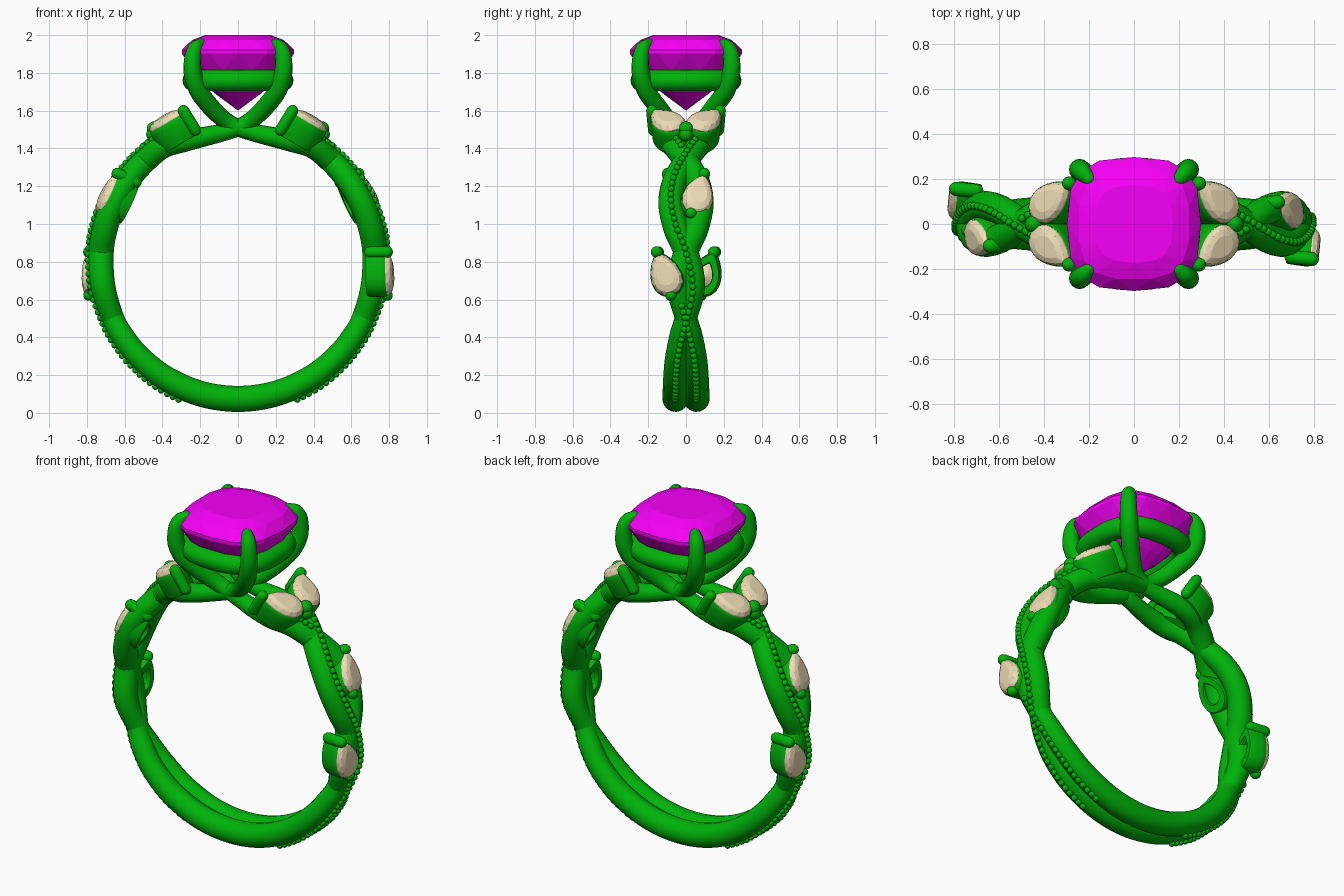
import bpy, bmesh, math
from mathutils import Vector, Matrix

if "Cube" in bpy.data.objects:
    bpy.data.objects.remove(bpy.data.objects["Cube"])

def mat(name, rgb):
    m = bpy.data.materials.new(name)
    m.diffuse_color = (*rgb, 1)
    m.use_nodes = True
    m.node_tree.nodes["Principled BSDF"].inputs["Base Color"].default_value = m.diffuse_color
    return m

METAL = mat("green_metal", (0.0, 0.45, 0.003))
MAGENTA = mat("magenta_gem", (0.93, 0.0, 0.93))
CREAM = mat("cream_stone", (0.86, 0.72, 0.47))
CZ, R = 0.80, 0.726          # ring centre height and strand path radius

def finish(name, bm, material, smooth=True, matrix=None):
    if matrix:
        bm.transform(matrix)
    bmesh.ops.recalc_face_normals(bm, faces=bm.faces)
    me = bpy.data.meshes.new(name)
    bm.to_mesh(me)
    bm.free()
    ob = bpy.data.objects.new(name, me)
    bpy.context.collection.objects.link(ob)
    me.materials.append(material)
    if smooth:
        bpy.ops.object.select_all(action='DESELECT')
        ob.select_set(True)
        bpy.context.view_layer.objects.active = ob
        bpy.ops.object.shade_smooth_by_angle(angle=math.radians(40))
    return ob

def ball(name, centre, radius, matrix=None):
    bm = bmesh.new()
    bmesh.ops.create_uvsphere(bm, u_segments=18, v_segments=12, radius=radius,
                              matrix=Matrix.Translation(centre))
    finish(name, bm, METAL, True, matrix)

def catmull(keys, sub=8):
    # smooth path through (x, y, z, radius) keys
    k = [Vector(p) for p in keys]
    k = [2 * k[0] - k[1]] + k + [2 * k[-1] - k[-2]]
    out = []
    for a, b, c, d in zip(k, k[1:], k[2:], k[3:]):
        for i in range(sub):
            t = i / sub
            out.append(0.5 * (2*b + (c-a)*t + (2*a-5*b+4*c-d)*t*t + (3*b-a-3*c+d)*t**3))
    return out + [k[-2]]

def tube(name, pts, closed=False, res=5):
    # round tube with domed ends
    pts = [Vector(p) for p in pts]
    if not closed:
        def dome(e, f):
            d = (e.xyz - f.xyz).normalized()
            return [Vector((*(e.xyz + d * e.w * math.sin(a)), max(e.w * math.cos(a), 1e-4)))
                    for a in (0.4, 0.8, 1.2, 1.57)]
        pts = dome(pts[0], pts[1])[::-1] + pts + dome(pts[-1], pts[-2])
    cu = bpy.data.curves.new(name, 'CURVE')
    cu.dimensions = '3D'
    cu.bevel_depth = 1.0
    cu.bevel_resolution = res
    sp = cu.splines.new('POLY')
    sp.points.add(len(pts) - 1)
    for q, p in zip(sp.points, pts):
        q.co = (p.x, p.y, p.z, 1)
        q.radius = p.w
    sp.use_cyclic_u = closed
    sp.use_smooth = True
    ob = bpy.data.objects.new(name, cu)
    bpy.context.collection.objects.link(ob)
    cu.materials.append(METAL)
    bpy.ops.object.select_all(action='DESELECT')
    ob.select_set(True)
    bpy.context.view_layer.objects.active = ob
    bpy.ops.object.convert(target='MESH')
    return ob

def gem(name, outline, rings, culet, n, material, matrix=None):
    # faceted stone: staggered rings of (scale, height) closed by table and culet
    bm = bmesh.new()
    loops, shift = [], 0
    for s, z, stagger in rings:
        shift += 0.5 * stagger
        loops.append([bm.verts.new((*[s * c for c in outline((j + shift) / n * math.tau)], z))
                      for j in range(n)])
    bm.faces.new(loops[0])
    for a, b, ring in zip(loops, loops[1:], rings[1:]):
        for j in range(n):
            k = (j + 1) % n
            if ring[2]:
                bm.faces.new((a[j], b[j], a[k]))
                bm.faces.new((a[k], b[j], b[k]))
            else:
                bm.faces.new((a[j], b[j], b[k], a[k]))
    tip = bm.verts.new(culet)
    for j in range(n):
        bm.faces.new((loops[-1][j], tip, loops[-1][(j + 1) % n]))
    return finish(name, bm, material, False, matrix)

def cushion(t, h=0.297, e=2 / 2.9):
    c, s = math.cos(t), math.sin(t)
    return (h * math.copysign(abs(c) ** e, c), h * math.copysign(abs(s) ** e, s))

# twisted strands: (angle from bottom, side offset, radius), then the sweep up into a prong
BAND = [(0, -.056, .069), (16, -.056, .068), (32, -.055, .066), (46, -.048, .063),
        (57, -.028, .061), (66, 0, .060), (80, .036, .066), (94, 0, .067), (104, -.052, .068),
        (115, -.08, .066), (126, -.06, .065), (137, 0, .064), (147, .06, .062)]
PRONG = [(.29, .10, 1.438, .058), (.18, .10, 1.462, .052), (.08, .085, 1.485, .047),
         (0, .08, 1.51, .045), (-.07, .095, 1.55, .046), (-.14, .145, 1.615, .049),
         (-.205, .207, 1.70, .050), (-.238, .238, 1.79, .048), (-.24, .24, 1.88, .044),
         (-.225, .225, 1.93, .039), (-.20, .20, 1.952, .030)]

def half(s):
    keys = []
    for deg, y, r in BAND:
        a = math.radians(deg)
        keys.append((R * math.sin(a), s * y, CZ - R * math.cos(a), r))
    return keys + [(x, s * y, z, r) for x, y, z, r in PRONG]

def turn(keys):
    return [(-x, -y, z, r) for x, y, z, r in keys]

strand = half(1)[::-1] + turn(half(-1))[1:]
tube("strand_a", catmull(strand), res=6)
tube("strand_b", catmull(turn(strand)), res=6)

# rows of tiny beads along the outside of the strands
bm = bmesh.new()
for side, spans in ((1, [(23, 150)]), (-1, [(23, 74), (141, 150)])):
    walked, last = 0, None
    for p in catmull(half(side), 40):
        a = math.atan2(p.x, CZ - p.z)
        walked += (p.xyz - last).length if last else 0
        last = p.xyz
        if p.x > 0 and walked > .030 and any(lo < math.degrees(a) < hi for lo, hi in spans):
            walked = 0
            q = p.xyz + Vector((math.sin(a), 0, -math.cos(a))) * (p.w + .001)
            for s in (1, -1):
                bmesh.ops.create_icosphere(bm, subdivisions=2, radius=.018,
                                           matrix=Matrix.Translation((s*q.x, s*q.y, q.z)))
finish("bead_rows", bm, METAL)

# centre stone and the gallery ring beneath it
gem("centre_stone", cushion,
    [(.58, 2.0, 0), (.83, 1.974, 1), (1, 1.922, 1), (1, 1.902, 0), (.80, 1.81, 1), (.45, 1.70, 1)],
    (0, 0, 1.6), 16, MAGENTA)
tube("gallery_ring", [(*cushion(i / 64 * math.tau, .237, 2 / 2.7), 1.76, .057) for i in range(64)],
     closed=True)

def pear(t, L=.24, W=.165):
    return (L / 2 * math.cos(t), 1.2 * W / 2 * math.sin(t) * abs(math.sin(t / 2)) ** .7)

def leaf(name, centre, normal, toward, depth=.112, base_bead=True):
    # pear stone in an open cup with a tip prong and a base bead
    n = Vector(normal).normalized()
    u = Vector(toward)
    u = (u - n * u.dot(n)).normalized()
    M = Matrix.Translation(centre) @ Matrix((u, n.cross(u), n)).transposed().to_4x4()
    gem(name + "_stone", pear, [(.55, .030, 0), (.85, .020, 1), (1, 0, 1), (1, -.01, 0),
        (.6, -.04, 1)], (-.02, 0, -.065), 14, CREAM, M)
    bm = bmesh.new()
    N = 36
    prof = [(1.0, -.005), (1.05, -.012), (1.06, -.035), (1.02, .01 - depth), (.96, -depth),
            (.58, -depth), (.52, .012 - depth), (.55, -.06)]
    loops = [[bm.verts.new((s * pear(j / N * math.tau)[0] - .01 * (1 - s),
                            s * pear(j / N * math.tau)[1], w)) for j in range(N)] for s, w in prof]
    for a, b in zip(loops, loops[1:] + loops[:1]):
        for j in range(N):
            bm.faces.new((a[j], b[j], b[(j + 1) % N], a[(j + 1) % N]))
    finish(name + "_cup", bm, METAL, True, M)
    w = [M @ Vector((.122, 0, z)) for z in (.025 - depth, -.03, .004)]
    tube(name + "_tip_prong", [(*p, .031) for p in w])
    if base_bead:
        ball(name + "_base_bead", (-.118, .012, -.008), .03, M)

# leaves on both shoulders, the second side being the first turned half round
for s, side in ((1, "right"), (-1, "left")):
    def put(name, *vecs, **kw):
        leaf(f"{side}_{name}", *[(s * x, s * y, z) for x, y, z in vecs], **kw)
    put("low_leaf", (.792, -.112, .738), (1, -.1, .02), (0, -.085, .22))
    put("mid_leaf", (.69, .068, 1.16), (.88, .15, .42), (-.11, .06, .22), depth=.13)
    for m, tag in ((1, "a"), (-1, "b")):
        put("top_leaf_" + tag, (.372, m * .106, 1.55), (.52, m * .08, .85),
            (-.16, m * .145, .1), depth=.14, base_bead=False)
    ball(side + "_shoulder_bead", (s * .445, 0, 1.505), .038)
    ball(side + "_shoulder_bead_foot", (s * .45, 0, 1.475), .037)
